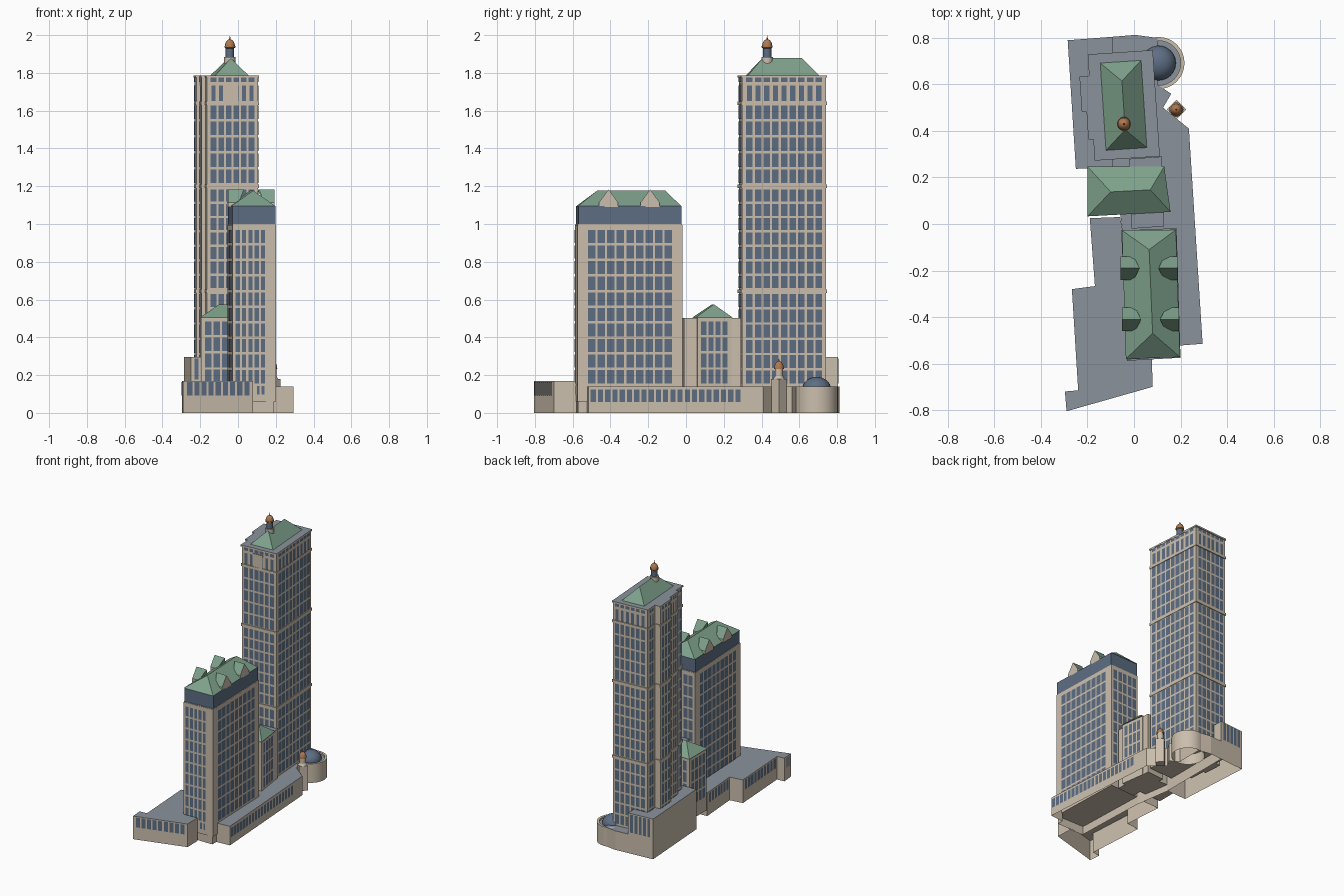
import bpy, bmesh, math
from mathutils import Vector, Matrix

cube = bpy.data.objects.get("Cube")
if cube:
    bpy.data.objects.remove(cube)


def material(name, rgb):
    m = bpy.data.materials.new(name)
    m.use_nodes = True
    m.diffuse_color = (*rgb, 1)
    m.node_tree.nodes["Principled BSDF"].inputs["Base Color"].default_value = (*rgb, 1)
    return m


STONE = material("beige stone", (0.60, 0.52, 0.42))
GLASS = material("blue glass", (0.11, 0.155, 0.23))
SLATE = material("grey roofing", (0.26, 0.29, 0.33))
GREEN = material("green copper", (0.21, 0.36, 0.26))
COPPER = material("orange copper", (0.43, 0.19, 0.08))


def build(name, verts, faces, mats, index=None):
    mesh = bpy.data.meshes.new(name)
    mesh.from_pydata(verts, [], faces)
    for m in mats:
        mesh.materials.append(m)
    if index:
        mesh.polygons.foreach_set("material_index", index)
    ob = bpy.data.objects.new(name, mesh)
    bpy.context.collection.objects.link(ob)
    return ob


def prism(name, pts, z0, z1, side=STONE, top=SLATE, ceiling=None):
    """Upright block; with a ceiling height the underside is recessed."""
    n = len(pts)
    zs = (z0, z1, z0 if ceiling is None else ceiling)
    verts = [(x, y, z) for z in zs for x, y in pts]
    faces = [(i, (i + 1) % n, n + (i + 1) % n, n + i) for i in range(n)]
    faces += [tuple(range(n, 2 * n)), tuple(reversed(range(2 * n, 3 * n)))]
    return build(name, verts, faces, [side, top], [0] * n + [1, 0])


def grow(pts, d):
    """Push a polygon's corners away from its centre."""
    c = sum((Vector(p) for p in pts), Vector((0, 0))) / len(pts)
    return [tuple(Vector(p) + (Vector(p) - c).normalized() * d) for p in pts]


def windows(name, a, b, z0, z1, cols, rows, margin=0.015, gap=0.011, sill=0.013):
    """Grid of thin panes on the wall from a to b, outside on the right."""
    a, b = Vector(a), Vector(b)
    d = (b - a).normalized()
    off = Vector((d.y, -d.x)) * 0.003
    pitch = ((b - a).length - 2 * margin) / cols
    h = (z1 - z0) / rows
    verts, faces = [], []
    for c in range(cols):
        p = a + off + d * (margin + c * pitch + gap / 2)
        q = p + d * (pitch - gap)
        for r in range(rows):
            lo, hi = z0 + r * h + sill / 2, z0 + (r + 1) * h - sill / 2
            k = len(verts)
            verts += [(*p, lo), (*q, lo), (*q, hi), (*p, hi)]
            faces.append((k, k + 1, k + 2, k + 3))
    return build(name, verts, faces, [GLASS])


def hip(name, base, r0, r1, z0, z1):
    verts = [(*p, z0) for p in base] + [(*r0, z1), (*r1, z1)]
    faces = [(0, 1, 4), (1, 2, 5, 4), (2, 3, 5), (3, 0, 4, 5), (3, 2, 1, 0)]
    return build(name, verts, faces, [GREEN])


def lathe(name, centre, profile, mat, n=24):
    verts, faces = [], []
    for r, z in profile:
        for i in range(n):
            t = 2 * math.pi * i / n
            verts.append((centre[0] + r * math.cos(t), centre[1] + r * math.sin(t), z))
    for k in range(len(profile) - 1):
        for i in range(n):
            j = (i + 1) % n
            faces.append((k * n + i, k * n + j, k * n + n + j, k * n + n + i))
    ob = build(name, verts, faces, [mat])
    bm = bmesh.new()
    bm.from_mesh(ob.data)
    bmesh.ops.remove_doubles(bm, verts=bm.verts, dist=0.0001)
    bm.to_mesh(ob.data)
    bm.free()
    bpy.ops.object.select_all(action="DESELECT")
    ob.select_set(True)
    bpy.context.view_layer.objects.active = ob
    bpy.ops.object.shade_smooth_by_angle()
    return ob


def dome(name, centre, r, z, h, mat):
    arc = [math.pi / 2 * i / 8 for i in range(9)]
    return lathe(name, centre, [(r * math.cos(t), z + h * math.sin(t)) for t in arc], mat)


# Podium: hollow blocks with flat grey roofs
front = [(-0.29, -0.805), (0.08, -0.70), (0.077, -0.58), (-0.03, -0.575), (-0.05, -0.02),
         (-0.06, 0.03), (-0.19, 0.025), (-0.168, -0.267), (-0.267, -0.28),
         (-0.24, -0.715), (-0.297, -0.72)]
main = [(-0.03, -0.57), (0.19, -0.57), (0.19, -0.523), (0.295, -0.515), (0.236, 0.41),
        (0.125, 0.50), (0.16, 0.56), (0.1, 0.6), (0.1, 0.8), (0.005, 0.813),
        (-0.09, 0.805), (-0.09, 0.24), (-0.05, -0.02)]
rear = [(-0.25, 0.237), (-0.09, 0.245), (-0.09, 0.805), (-0.285, 0.79)]
prism("front_podium", front, 0, 0.17, ceiling=0.15)
prism("main_podium", main, 0, 0.14, ceiling=0.12)
prism("rear_podium", rear, 0, 0.295, ceiling=0.27)
windows("front_podium_windows", front[0], front[1], 0.085, 0.17, 9, 1)
windows("front_podium_left_windows", front[8], front[9], 0.085, 0.17, 10, 1)
windows("front_podium_corner_windows", front[10], front[0], 0.085, 0.17, 2, 1)
windows("podium_inner_windows", front[6], front[7], 0.085, 0.17, 7, 1)
split = tuple(Vector(main[3]).lerp(Vector(main[4]), 0.88))
windows("main_podium_windows", main[3], split, 0.05, 0.13, 21, 1, 0.005)
windows("rear_podium_windows", rear[2], rear[3], 0.15, 0.295, 5, 1)
windows("rear_podium_front_windows", rear[0], rear[1], 0.17, 0.295, 4, 1)

# Round pavilion with shallow dome
hub = (0.105, 0.692)
lathe("pavilion_drum", hub, [(0.112, 0), (0.112, 0.14), (0.096, 0.14), (0.096, 0.12)], STONE, 32)
lathe("pavilion_roof", hub, [(0.1, 0.128), (0, 0.128)], SLATE, 32)
dome("pavilion_dome", hub, 0.075, 0.128, 0.062, GLASS)

# Corner turret
post = (0.182, 0.492)
prism("turret_base", [(post[0] + 0.042 * x, post[1] + 0.042 * y)
                      for x, y in ((0, -1), (1, 0), (0, 1), (-1, 0))], 0, 0.18, top=STONE)
lathe("turret_neck", post, [(0.03, 0.18), (0.021, 0.195), (0.021, 0.235)], STONE)
dome("turret_cap", post, 0.026, 0.232, 0.042, COPPER)
lathe("turret_spike", post, [(0.004, 0.27), (0, 0.29)], COPPER, 8)

# Low middle building and its link
mid = [(-0.195, 0.04), (0.15, 0.06), (0.125, 0.24), (-0.195, 0.24)]
prism("middle_block", mid, 0.05, 0.505)
prism("middle_link", [(-0.01, -0.02), (0.13, -0.01), (0.12, 0.29), (-0.02, 0.28)], 0.05, 0.503)
hip("middle_roof", [(-0.2, 0.033), (0.157, 0.052), (0.13, 0.247), (-0.2, 0.247)][1:] +
    [(-0.2, 0.033)], (0.07, 0.147), (-0.1, 0.138), 0.505, 0.575)
for i, n in enumerate((7, 4, 7, 4)):
    windows("middle_windows", mid[i], mid[(i + 1) % 4], 0.15, 0.49, n, 4)

# Front tower: stone shaft, glass crown, hipped roof
shaft = [(-0.03, -0.588), (0.2, -0.575), (0.183, -0.018), (-0.055, -0.028)]
prism("front_tower", shaft, 0.06, 0.995)
prism("front_tower_crown", grow(shaft, -0.006), 0.995, 1.095, GLASS)
prism("front_tower_crown_rail", grow(shaft, -0.002), 0.99, 1.0)
for i, (n, m) in enumerate(((5, 0.012), (9, 0.05), (5, 0.012), (9, 0.05))):
    a, b = shaft[i], shaft[(i + 1) % 4]
    if i == 0:
        b = tuple(Vector(a).lerp(Vector(b), 0.83))
    windows("front_tower_windows", a, b, 0.15, 0.975, n, 10, m)
windows("front_tower_entry_windows", (0.08, -0.583), (0.16, -0.5775), 0.09, 0.15, 2, 1)
hip("front_tower_roof", [(-0.035, -0.58), (0.198, -0.572), (0.18, -0.025), (-0.052, -0.027)],
    (0.08, -0.47), (0.065, -0.11), 1.095, 1.177)

# Gabled dormers, mirrored across the ridge
for y in (-0.41, -0.19):
    for s in (-1, 1):
        cx = 0.068 - 0.03 * (y + 0.3)
        w, x0, x1, x2 = 0.05, cx + s * 0.122, cx + s * 0.066, cx + s * 0.04
        verts = [(x0, y - w, 1.09), (x0, y + w, 1.09), (x0, y + w, 1.115), (x0, y, 1.183),
                 (x0, y - w, 1.115), (x1, y - w, 1.09), (x1, y + w, 1.09),
                 (x1, y + w, 1.115), (x2, y, 1.183), (x1, y - w, 1.115)]
        faces = [(0, 1, 2, 3, 4), (1, 6, 7, 2), (0, 4, 9, 5), (2, 7, 8, 3), (4, 3, 8, 9),
                 (5, 9, 8, 7, 6)]
        if s < 0:
            faces = [f[::-1] for f in faces]
        build("dormer", verts, faces, [STONE, GREEN], [0, 0, 0, 1, 1, 1])
    px = 0.194 - 0.03 * (y + 0.6)
    prism("dormer_pier", [(px - 0.02, y - 0.012), (px + 0.003, y - 0.012),
                          (px + 0.003, y + 0.012), (px - 0.02, y + 0.012)], 0.99, 1.1)

# Tall tower, laid out in its own turned frame
turn = Matrix.Rotation(math.radians(3.8), 2)


def local(pts):
    return [tuple(turn @ Vector(p) + Vector((-0.045, 0.51))) for p in pts]


tall = local([(-0.135, -0.222), (0.137, -0.222), (0.137, 0.222), (-0.135, 0.222)])
bays = [local([(-x, y0), (-0.1, y0), (-0.1, y1), (-x, y1)])
        for x, y0, y1 in ((0.157, -0.13, -0.01), (0.177, -0.01, 0.13))]
sections = ((0.15, 0.635, 6), (0.655, 1.19, 7), (1.21, 1.635, 5))
walls = [(tall[0], tall[1], 6), (tall[1], tall[2], 9), (tall[2], tall[3], 6)]
walls += [(b[3], b[0], 3) for b in bays]
walls += local_ends if (local_ends := [
    (*local([(-0.135, 0.222), (-0.135, 0.13)]), 2),
    (*local([(-0.135, -0.13), (-0.135, -0.222)]), 2)]) else []
for a, b, n in walls:
    for z0, z1, rows in sections:
        windows("tall_tower_windows", a, b, z0, z1, n, rows)
    windows("tall_tower_arcade", a, b, 1.645, 1.74, n, 1, gap=0.018)
    windows("tall_tower_attic_windows", a, b, 1.745, 1.787, n, 1)
for name, pts in (("tall_tower", tall), ("tall_tower_bay", bays[0]), ("tall_tower_bay", bays[1])):
    prism(name, pts, 0.08, 1.78)
    for z in (0.645, 1.2, 1.64):
        prism(name + "_band", grow(pts, 0.007), z - 0.009, z + 0.009, top=STONE)
    prism(name + "_cornice", grow(pts, 0.008), 1.776, 1.787)
prism("front_panel", local([(-0.045, -0.227), (0.03, -0.227), (0.03, -0.21), (-0.045, -0.21)]),
      1.645, 1.745)

# Tall tower roof and lantern
hip("tall_tower_roof", local([(-0.088, -0.188), (0.088, -0.188), (0.088, 0.188), (-0.088, 0.188)]),
    local([(0, -0.105)])[0], local([(0, 0.105)])[0], 1.787, 1.878)
top = (-0.043, 0.43)
lathe("lantern_base", top, [(0.03, 1.85), (0.03, 1.885), (0, 1.885)], STONE)
lathe("lantern_drum", top, [(0.022, 1.88), (0.022, 1.935)], GLASS)
lathe("lantern_rim", top, [(0.022, 1.93), (0.029, 1.935), (0.029, 1.942), (0, 1.942)], COPPER)
dome("lantern_cap", top, 0.027, 1.94, 0.038, COPPER)
lathe("lantern_spike", top, [(0.005, 1.974), (0, 2.0)], COPPER, 8)
